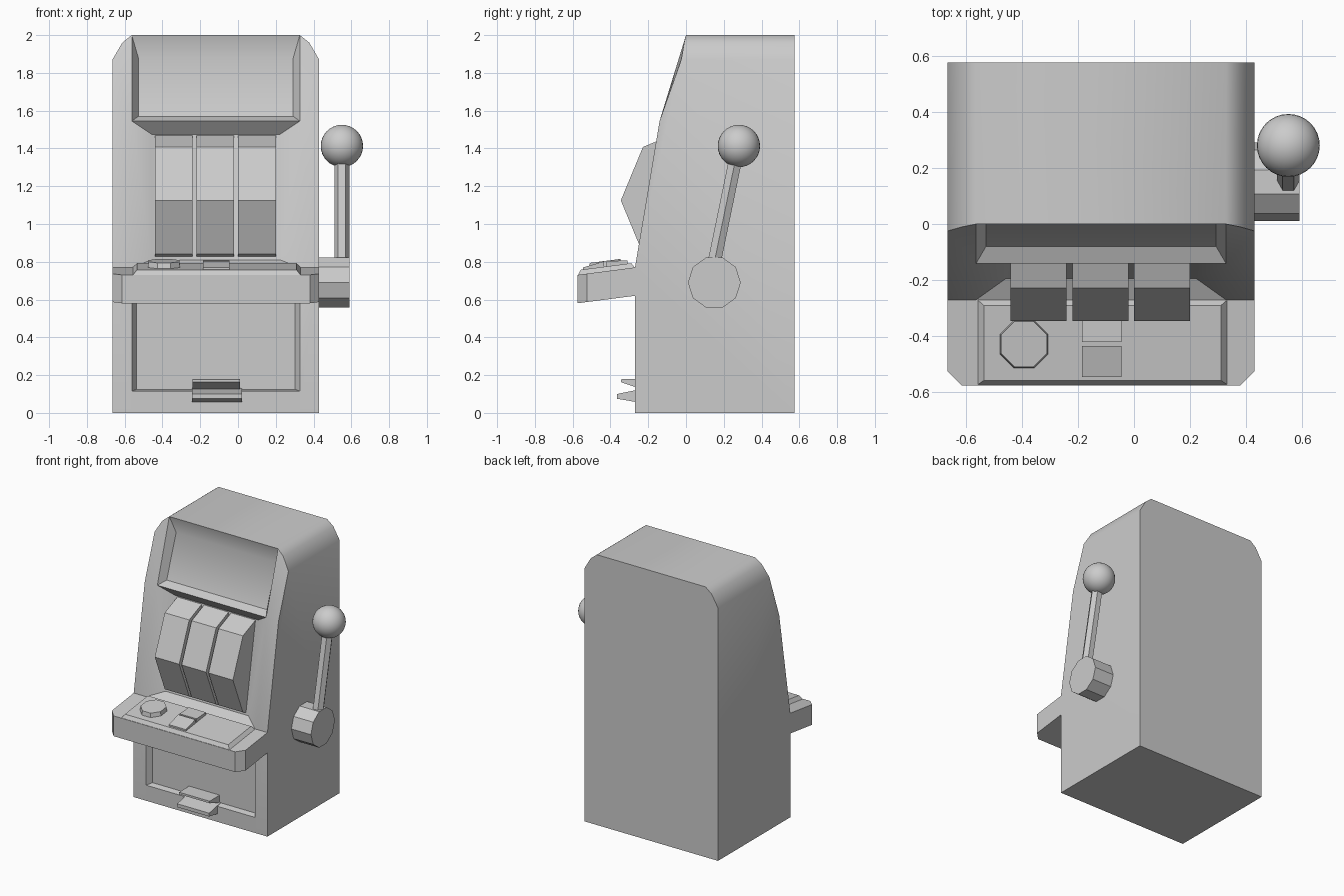
import bpy, bmesh, math
from mathutils import Vector

if "Cube" in bpy.data.objects:
    bpy.data.objects.remove(bpy.data.objects["Cube"])

CX = -0.1175  # mirror plane of the cabinet


def finish(name, bm, smooth=None):
    bmesh.ops.recalc_face_normals(bm, faces=bm.faces)
    mesh = bpy.data.meshes.new(name)
    bm.to_mesh(mesh)
    bm.free()
    ob = bpy.data.objects.new(name, mesh)
    bpy.context.collection.objects.link(ob)
    if smooth:
        bpy.ops.object.select_all(action='DESELECT')
        ob.select_set(True)
        bpy.context.view_layer.objects.active = ob
        bpy.ops.object.shade_smooth_by_angle(angle=math.radians(smooth))
    return ob


def loft(name, loop_a, loop_b):
    """Closed solid between two loops with equal point counts."""
    bm = bmesh.new()
    a = [bm.verts.new(p) for p in loop_a]
    b = [bm.verts.new(p) for p in loop_b]
    bm.faces.new(a)
    bm.faces.new(b)
    for i in range(len(a)):
        j = (i + 1) % len(a)
        bm.faces.new((a[i], a[j], b[j], b[i]))
    return finish(name, bm)


def extrude_x(name, profile, x0, x1):
    return loft(name, [(x0, y, z) for y, z in profile], [(x1, y, z) for y, z in profile])


def ngon(n, r, cx, cy, phase=0.0):
    return [(cx + r * math.cos(phase + math.tau * i / n),
             cy + r * math.sin(phase + math.tau * i / n)) for i in range(n)]


def rect(x0, x1, y0, y1):
    return [(x0, y0), (x1, y0), (x1, y1), (x0, y1)]


# Cabinet: half-section points (distance from centre, y, z), mirrored
P = {
    'o0': (.5475, -.27, 0), 'o1': (.5475, -.27, .77), 'o2': (.5475, -.14, 1.545),
    'o3': (.5475, -.025, 1.87), 'o4': (.495, -.01, 1.96), 'o5': (.445, 0, 2),
    'k0': (.5475, .575, 0), 'k3': (.5475, .575, 1.87),
    'k4': (.495, .575, 1.96), 'k5': (.445, .575, 2),
    'j0': (.445, -.27, 0), 'i0': (.445, -.27, .115), 'i1': (.445, -.27, .77),
    'i2': (.445, -.14, 1.545),
    'h1': (.41, .03, 1.88), 'h2': (.41, -.08, 1.57),
    'r1': (.34, -.195, .81), 'r2': (.34, -.08, 1.475),
    'p0': (.42, -.23, .125), 'p1': (.42, -.23, .77),
}
bm = bmesh.new()
V = {(k, s): bm.verts.new((CX + s * u, y, z)) for k, (u, y, z) in P.items() for s in (-1, 1)}
sides = ['o0 o1 i1 i0 j0', 'o1 o2 i2 i1', 'o2 o3 o4 o5 i2', 'o0 o1 o2 o3 k3 k0',
         'o3 o4 k4 k3', 'o4 o5 k5 k4',
         'i2 o5 h1 h2',      # header recess wall
         'i2 i1 r1 r2',      # reel window wall
         'i0 i1 p1 p0']      # lower panel wall
for s in (-1, 1):
    for f in sides:
        bm.faces.new([V[k, s] for k in f.split()])
spans = 'k5 o5 h1 h2 i2 r2 r1 i1 p1 p0 i0 j0'.split()
for a, b in zip(spans, spans[1:]):
    bm.faces.new((V[a, -1], V[a, 1], V[b, 1], V[b, -1]))
for f in ('k0 o0 j0', 'k0 k3 k4 k5'):
    names = f.split()
    bm.faces.new([V[k, -1] for k in names] + [V[k, 1] for k in reversed(names)])
finish('cabinet', bm, 40)


# Sloping control shelf with clipped front corners
def slope(y, z):
    return z + (y + .27) * .13


shelf = [(-.665, -.23), (-.665, -.525), (-.615, -.575), (.38, -.575), (.43, -.525), (.43, -.23)]
# keep the hidden rear tongue inside the cabinet walls
loft('control_shelf', [(x, y, slope(y, .62)) for x, y in shelf],
     [(x, y, slope(y, .77)) for x, y in shelf])

# Raised control panel with bevelled border
loft('control_panel', [(x, y, slope(y, .765)) for x, y in rect(-.56, .335, -.575, -.268)],
     [(x, y, slope(y, .795)) for x, y in rect(-.535, .31, -.557, -.29)])

# Buttons
loft('round_button', [(x, y, slope(y, .78)) for x, y in ngon(8, .095, -.392, -.428, math.pi / 8)],
     [(x, y, slope(y, .825)) for x, y in ngon(8, .088, -.392, -.428, math.pi / 8)])
for name, y0, y1, z0, z1 in (('front_button', -.545, -.435, .77, .802),
                             ('rear_button', -.42, -.31, .802, .808)):
    extrude_x(name, [(y0, .75), (y1, .76), (y1, z1), (y0, z0)], -.185, -.045)

# Three octagonal reels
for i in range(3):
    x = -.44 + .22 * i
    extrude_x(f'reel_{i + 1}', ngon(8, .4, .055, 1.125), x, x + .2)

# Coin tray lips
extrude_x('upper_tray_lip', [(-.22, .18), (-.345, .178), (-.345, .163), (-.22, .12)], -.24, .01)
extrude_x('lower_tray_lip', [(-.22, .13), (-.365, .1), (-.365, .075), (-.22, .05)], -.243, .02)

# Pull lever: hub, arm and ball
extrude_x('lever_hub', ngon(10, .14, .15, .69), .42, .59)
start, end = Vector((.55, .14, .75)), Vector((.55, .27, 1.38))
rot = (end - start).to_track_quat('Z', 'Y')
ring = [rot @ Vector((x, y, 0)) for x, y in ngon(6, .04, 0, 0)]
loft('lever_arm', [start + p for p in ring], [end + p for p in ring])
bm = bmesh.new()
bmesh.ops.create_uvsphere(bm, u_segments=32, v_segments=16, radius=.112)
bmesh.ops.translate(bm, verts=bm.verts, vec=(.55, .28, 1.413))
finish('lever_ball', bm, 60)
